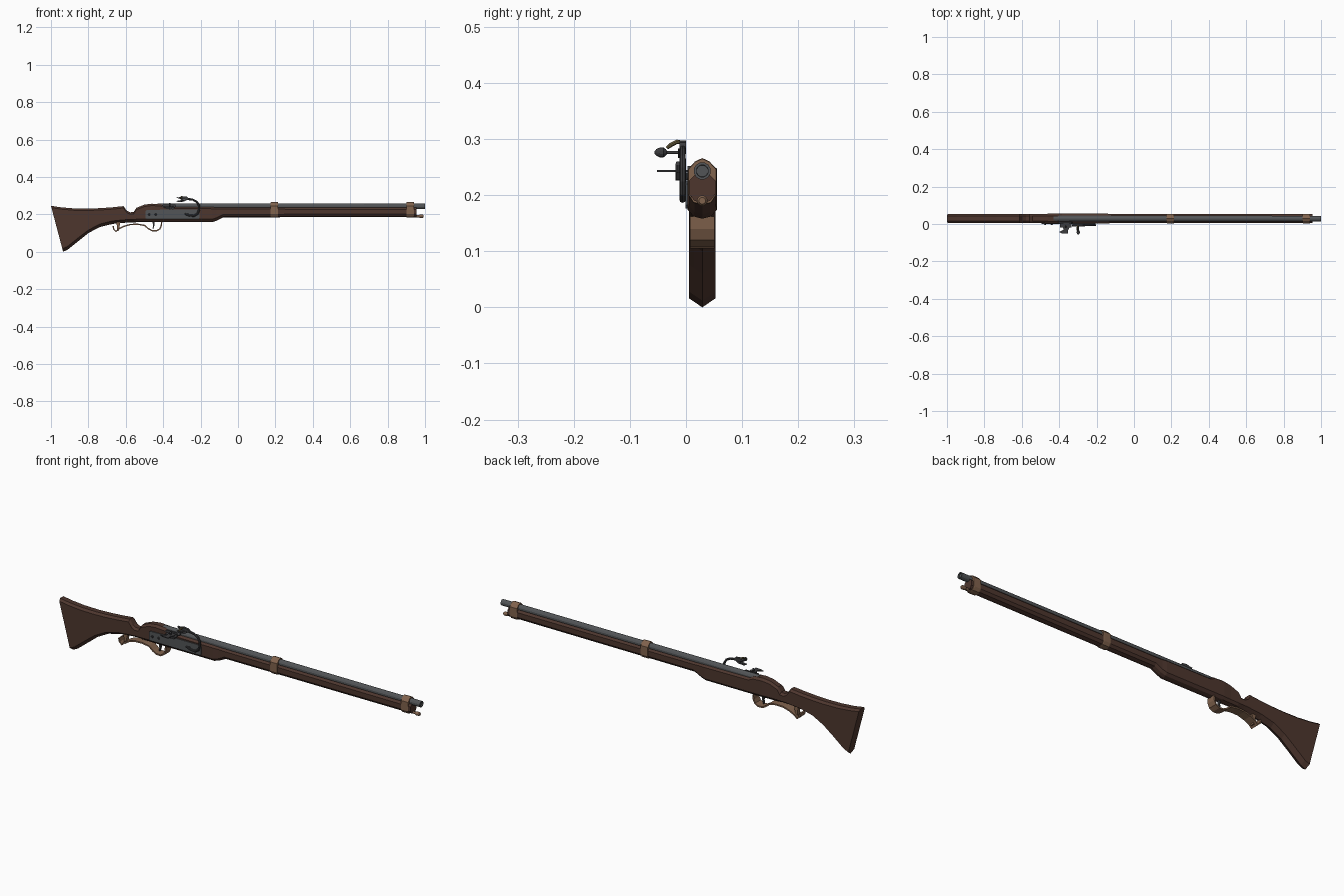
import bpy, bmesh, math
from mathutils import Vector, Matrix

CY = 0.029  # centre line of stock and barrel


def material(name, rgb):
    m = bpy.data.materials.new(name)
    m.diffuse_color = (*rgb, 1)
    return m


WOOD = material("walnut", (0.075, 0.037, 0.027))
STEEL = material("steel", (0.085, 0.09, 0.095))
DARK = material("dark_iron", (0.045, 0.045, 0.048))
BRASS = material("aged_brass", (0.22, 0.125, 0.075))
CORD = material("cord", (0.15, 0.12, 0.05))


def finish(name, bm, mat):
    bmesh.ops.recalc_face_normals(bm, faces=bm.faces)
    me = bpy.data.meshes.new(name)
    bm.to_mesh(me)
    bm.free()
    ob = bpy.data.objects.new(name, me)
    bpy.context.collection.objects.link(ob)
    me.materials.append(mat)
    return ob


def loft(name, rings, mat):
    bm = bmesh.new()
    vs = [[bm.verts.new(p) for p in r] for r in rings]
    n = len(rings[0])
    for a, b in zip(vs, vs[1:]):
        for i in range(n):
            j = (i + 1) % n
            bm.faces.new((a[i], a[j], b[j], b[i]))
    bm.faces.new(vs[0])
    bm.faces.new(vs[-1])
    return finish(name, bm, mat)


def prism(name, xz, y0, y1, mat):
    return loft(name, [[(x, y, z) for x, z in xz] for y in (y0, y1)], mat)


def turned(name, origin, axis, profile, mat, sides=12):
    # profile: (distance along axis, radius)
    q = Vector((0, 0, 1)).rotation_difference(Vector(axis))
    rings = []
    for d, r in profile:
        rings.append([Vector(origin) + q @ Vector((
            r * math.cos(math.tau * (i + .5) / sides),
            r * math.sin(math.tau * (i + .5) / sides), d)) for i in range(sides)])
    return loft(name, rings, mat)


def tube(name, pts, radii, mat, sides=8):
    rings = []
    pts = [Vector(p) for p in pts]
    for i, p in enumerate(pts):
        t = (pts[min(i + 1, len(pts) - 1)] - pts[max(i - 1, 0)]).normalized()
        q = Vector((0, 0, 1)).rotation_difference(t)
        m = Matrix.Identity(3)
        m = q.to_matrix()
        rings.append([p + m @ Vector((radii[i] * math.cos(math.tau * k / sides),
                                      radii[i] * math.sin(math.tau * k / sides), 0))
                      for k in range(sides)])
    return loft(name, rings, mat)


# Stock: stations of (top x, top z, bottom x, bottom z)
stations = [
    (-1.0, .246, -.935, .0), (-.95, .238, -.91, .012), (-.88, .232, -.85, .06),
    (-.80, .231, -.80, .1), (-.74, .233, -.74, .132), (-.67, .238, -.67, .149),
    (-.612, .244, -.62, .154), (-.595, .22, -.595, .156), (-.578, .211, -.578, .157),
    (-.558, .212, -.558, .157), (-.543, .235, -.543, .158), (-.50, .252, -.50, .158),
    (-.46, .257, -.46, .158), (-.41, .254, -.41, .158), (-.385, .242, -.385, .158),
    (-.14, .24, -.14, .158), (-.115, .239, -.115, .166), (-.08, .238, -.08, .184),
    (.955, .236, .955, .186)]
rings = []
for xt, zt, xb, zb in stations:
    w = .026 if -.5 < xt < -.12 else .0235
    k = .6 if xt < -.55 else .25
    prof = [(0, zb), (.6 * w, zb + .016 * k), (w, zb + .016), (w, zt - .01), (.55 * w, zt),
            (-.55 * w, zt), (-w, zt - .01), (-w, zb + .016), (-.6 * w, zb + .016 * k)]
    rings.append([(xb + (xt - xb) * (z - zb) / (zt - zb), CY + y, z) for y, z in prof])
loft("stock", rings, WOOD)

# Barrel with breech, and ramrod tip
turned("barrel", (-.43, CY, .243), (1, 0, 0),
       [(0, .0165), (1.36, .0155), (1.43, .0155), (1.43, .011), (1.424, .0105)], STEEL)
turned("ramrod", (.9, CY, .19), (1, 0, 0),
       [(0, .006), (.066, .006), (.073, .0095), (.087, .0095), (.092, .006)], BRASS)

# Barrel bands
for name, x in (("middle_band", .195), ("muzzle_band", .922)):
    half = [(0, .182), (.016, .186), (.0255, .201), (.0255, .246), (.013, .26), (0, .266)]
    sec = half + [(-y, z) for y, z in half[-2:0:-1]]
    loft(name, [[(x + d, CY + y * s, .224 + (z - .224) * s) for y, z in sec]
                for d, s in ((-.02, .97), (-.015, 1), (.015, 1), (.02, .97))], BRASS)

# Trigger guard strap
path = [(-.668, .138), (-.664, .12), (-.652, .108), (-.638, .122), (-.61, .136), (-.575, .146),
        (-.535, .147), (-.5, .141), (-.48, .124), (-.46, .113), (-.435, .112),
        (-.418, .122), (-.41, .14), (-.408, .162)]
rings = []
for i, (x, z) in enumerate(path):
    a, b = path[max(i - 1, 0)], path[min(i + 1, len(path) - 1)]
    t = Vector((b[0] - a[0], b[1] - a[1])).normalized() * .0035
    rings.append([(x - t.y * s, CY + y, z + t.x * s)
                  for s, y in ((1, -.022), (1, .022), (-1, .022), (-1, -.022))])
loft("trigger_guard", rings, BRASS)
prism("guard_post", [(-.645, .112), (-.638, .112), (-.628, .16), (-.65, .16)], CY - .01, CY + .01, BRASS)
prism("trigger", [(-.458, .162), (-.446, .162), (-.447, .14), (-.453, .122), (-.457, .124), (-.454, .14)],
      CY - .005, CY + .005, DARK)

# Lock plate and its screws
prism("lock_plate", [(-.495, .179), (-.488, .176), (-.21, .176), (-.205, .182),
                     (-.205, .22), (-.212, .226), (-.36, .226), (-.488, .223), (-.495, .218)],
      -.001, .006, STEEL)
for i, x in enumerate((-.475, -.44, -.27)):
    turned(f"lock_screw_{i + 1}", (x, 0, .2), (0, -1, 0),
           [(0, .006), (.003, .006), (.005, .003)], DARK, 10)

# Priming pan, cover and lever
prism("priming_pan", [(-.385, .229), (-.345, .227), (-.335, .24), (-.395, .24)], -.018, .012, DARK)
loft("pan_cover", [[(x, y, z) for x, y in
                    ((-.375, .012), (-.35, .012), (-.345, -.02), (-.353, -.034),
                     (-.352, -.052), (-.385, -.05), (-.402, -.043), (-.375, -.03), (-.38, -.02))]
                   for z in (.241, .245)], DARK)
turned("cover_pivot", (-.365, -.014, .226), (0, 0, 1),
       [(0, .005), (.028, .005), (.034, .003)], DARK, 10)
prism("flash_guard", [(-.41, .24), (-.33, .24), (-.335, .252), (-.4, .252)], .003, .01, DARK)

# Serpentine arm
arm = [(-.285, .203), (-.26, .194), (-.235, .192), (-.216, .204), (-.208, .225), (-.209, .248),
       (-.22, .267), (-.24, .278), (-.265, .282), (-.285, .281)]
tube("serpentine_arm", [(x, -.006, z) for x, z in arm],
     [.004, .0055, .006, .006, .006, .006, .0055, .0055, .006, .006], DARK)

# Jaws of the serpentine with cord and clamping screw
prism("upper_jaw", [(-.262, .284), (-.272, .294), (-.295, .297), (-.318, .291), (-.33, .293), (-.318, .284), (-.29, .281)],
      -.012, 0, DARK)
prism("lower_jaw", [(-.262, .283), (-.29, .28), (-.312, .274), (-.332, .272), (-.32, .266), (-.29, .268)],
      -.014, -.002, DARK)
tube("match_cord", [(-.3, -.002, .293), (-.302, -.016, .295), (-.304, -.026, .29), (-.305, -.034, .284)],
     [.003, .004, .004, .003], CORD)
turned("jaw_screw", (-.298, 0, .276), (0, -1, 0),
       [(0, .003), (.034, .003), (.036, .006), (.04, .009), (.047, .009), (.053, .006), (.056, .002)], DARK)
